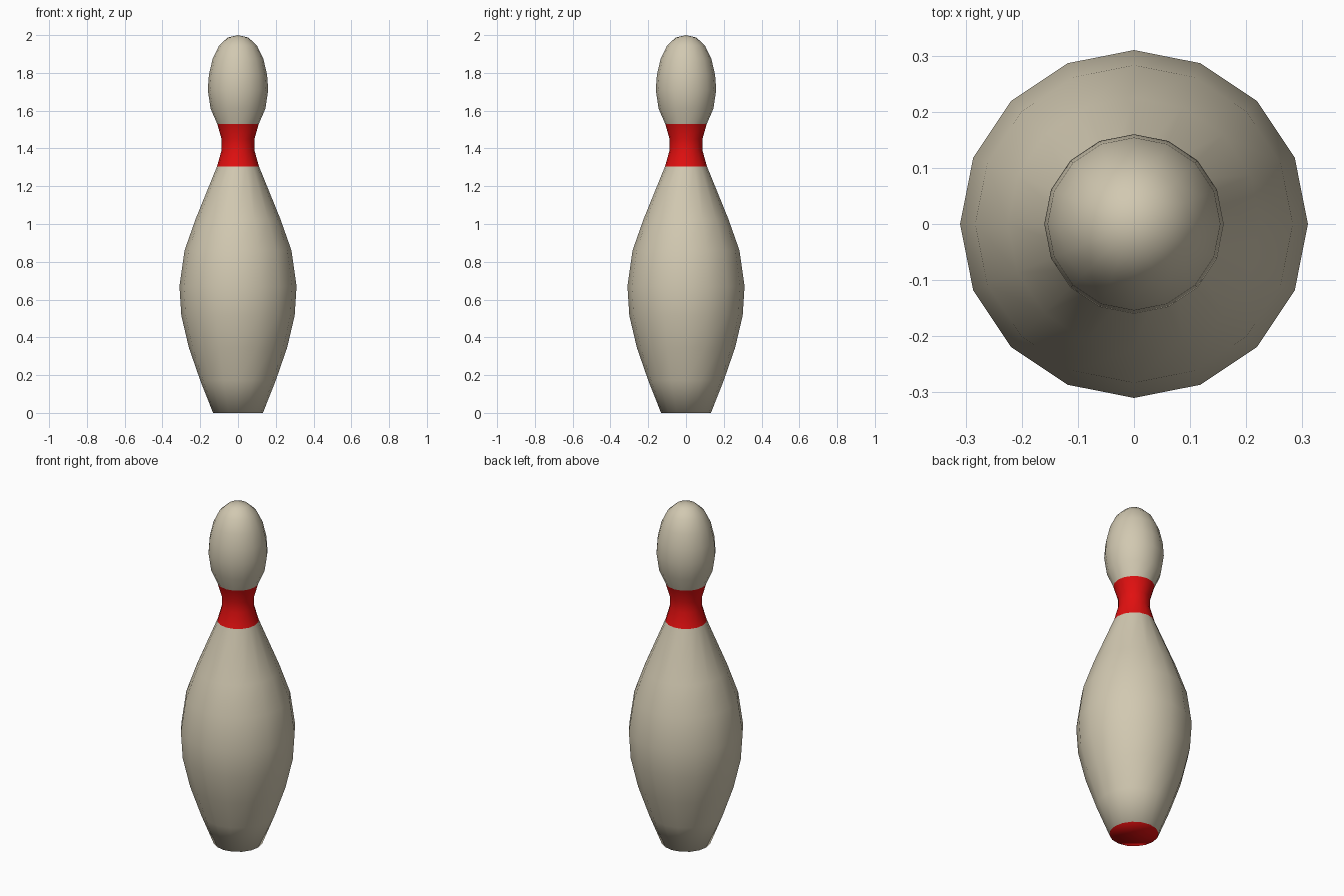
import bpy, bmesh, math

if "Cube" in bpy.data.objects:
    bpy.data.objects.remove(bpy.data.objects["Cube"])

SIDES = 16


def material(name, rgb):
    m = bpy.data.materials.new(name)
    m.diffuse_color = (*rgb, 1)
    m.use_nodes = True
    m.node_tree.nodes["Principled BSDF"].inputs["Base Color"].default_value = m.diffuse_color
    return m


cream = material("cream", (0.64, 0.58, 0.44))
red = material("red", (0.75, 0.005, 0.005))

# Outline of the pin from base to crown: (radius, height)
profile = [(0.132, 0), (0.20, 0.172), (0.26, 0.345), (0.30, 0.515), (0.31, 0.67),
           (0.283, 0.86), (0.225, 1.025), (0.111, 1.305), (0.087, 1.39), (0.087, 1.45),
           (0.11, 1.53), (0.145, 1.61), (0.16, 1.71), (0.154, 1.79), (0.134, 1.875),
           (0.10, 1.945), (0.055, 1.987)]

bm = bmesh.new()
rings = []
for r, z in profile:
    rings.append([bm.verts.new((r * math.cos(2 * math.pi * i / SIDES),
                                r * math.sin(2 * math.pi * i / SIDES), z))
                  for i in range(SIDES)])

# Body walls
for low, high in zip(rings, rings[1:]):
    for i in range(SIDES):
        j = (i + 1) % SIDES
        bm.faces.new((low[i], low[j], high[j], high[i]))

# Rounded crown and flat base
crown = bm.verts.new((0, 0, 2))
for i in range(SIDES):
    bm.faces.new((rings[-1][i], rings[-1][(i + 1) % SIDES], crown))
bm.faces.new(rings[0][::-1])

# Red neck band and underside
for f in bm.faces:
    z = f.calc_center_median().z
    f.material_index = 1 if z < 0.01 or 1.305 < z < 1.53 else 0
    f.smooth = True

mesh = bpy.data.meshes.new("pin_body")
bm.to_mesh(mesh)
bm.free()
mesh.materials.append(cream)
mesh.materials.append(red)
bpy.context.collection.objects.link(bpy.data.objects.new("pin_body", mesh))
